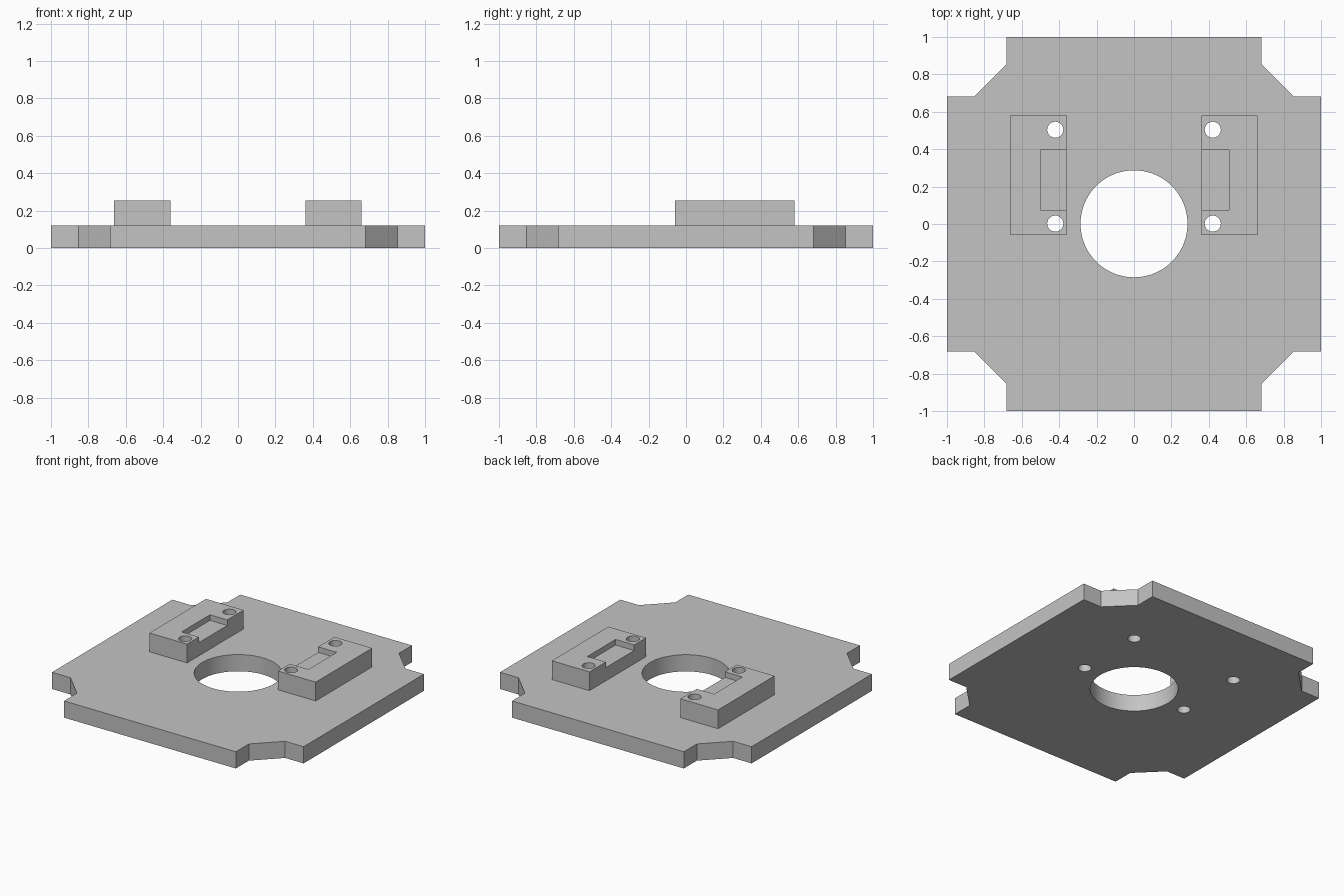
import bpy, bmesh, math

if "Cube" in bpy.data.objects:
    bpy.data.objects.remove(bpy.data.objects["Cube"])

PLATE_TOP, BLOCK_TOP = 0.12, 0.255

grey = bpy.data.materials.new("plain grey")
grey.diffuse_color = (0.55, 0.55, 0.55, 1)
grey.use_nodes = True
grey.node_tree.nodes["Principled BSDF"].inputs["Base Color"].default_value = grey.diffuse_color


def prism(name, outline, z0, z1):
    """Extrude a counter-clockwise xy outline from z0 to z1."""
    bm = bmesh.new()
    base = bm.faces.new([bm.verts.new((x, y, z0)) for x, y in outline])
    top = bmesh.ops.extrude_face_region(bm, geom=[base], use_keep_orig=True)
    verts = [g for g in top["geom"] if isinstance(g, bmesh.types.BMVert)]
    bmesh.ops.translate(bm, verts=verts, vec=(0, 0, z1 - z0))
    bmesh.ops.recalc_face_normals(bm, faces=bm.faces)
    mesh = bpy.data.meshes.new(name)
    bm.to_mesh(mesh)
    bm.free()
    mesh.materials.append(grey)
    obj = bpy.data.objects.new(name, mesh)
    bpy.context.collection.objects.link(obj)
    return obj


def rect(x0, x1, y0, y1):
    return [(x0, y0), (x1, y0), (x1, y1), (x0, y1)]


def circle(cx, cy, r, n):
    return [(cx + r * math.cos(2 * math.pi * i / n),
             cy + r * math.sin(2 * math.pi * i / n)) for i in range(n)]


def cut(obj, cutters):
    """Subtract the cutters, then smooth only the round walls."""
    bpy.ops.object.select_all(action='DESELECT')
    bpy.context.view_layer.objects.active = obj
    obj.select_set(True)
    for c in cutters:
        mod = obj.modifiers.new("cut", 'BOOLEAN')
        mod.operation, mod.solver, mod.object = 'DIFFERENCE', 'EXACT', c
        bpy.ops.object.modifier_apply(modifier=mod.name)
    bpy.ops.object.shade_smooth_by_angle(angle=math.radians(30))


# Square plate with a stepped, chamfered notch at each corner
corner = [(1, 0.683), (0.853, 0.683), (0.683, 0.853), (0.683, 1)]
outline = []
for k in range(4):
    for x, y in corner:
        for _ in range(k):
            x, y = -y, x
        outline.append((x, y))
plate = prism("base_plate", outline, 0, PLATE_TOP)

# Mounting blocks either side of the central opening
left = prism("left_block", rect(-0.662, -0.362, -0.06, 0.581), PLATE_TOP, BLOCK_TOP)
right = prism("right_block", rect(0.36, 0.66, -0.06, 0.581), PLATE_TOP, BLOCK_TOP)

# Cutters: central opening, screw holes and shallow recesses
opening = prism("opening_cutter", circle(0, 0.001, 0.286, 96), -0.1, 0.4)
holes = {s: [prism("screw_hole_cutter", circle(s * 0.421, y, 0.043, 48), -0.1, 0.4)
             for y in (0.002, 0.504)] for s in (-1, 1)}
floor = BLOCK_TOP - 0.04
left_recess = prism("recess_cutter", rect(-0.5, -0.3, 0.074, 0.395), floor, 0.4)
right_recess = prism("recess_cutter", rect(0.3, 0.508, 0.074, 0.395), floor, 0.4)

cut(plate, [opening] + holes[-1] + holes[1])
cut(left, holes[-1] + [left_recess])
cut(right, holes[1] + [right_recess])

# Remove the finished cutters
for c in [opening, left_recess, right_recess] + holes[-1] + holes[1]:
    c.hide_render = True
    bpy.data.objects.remove(c)
